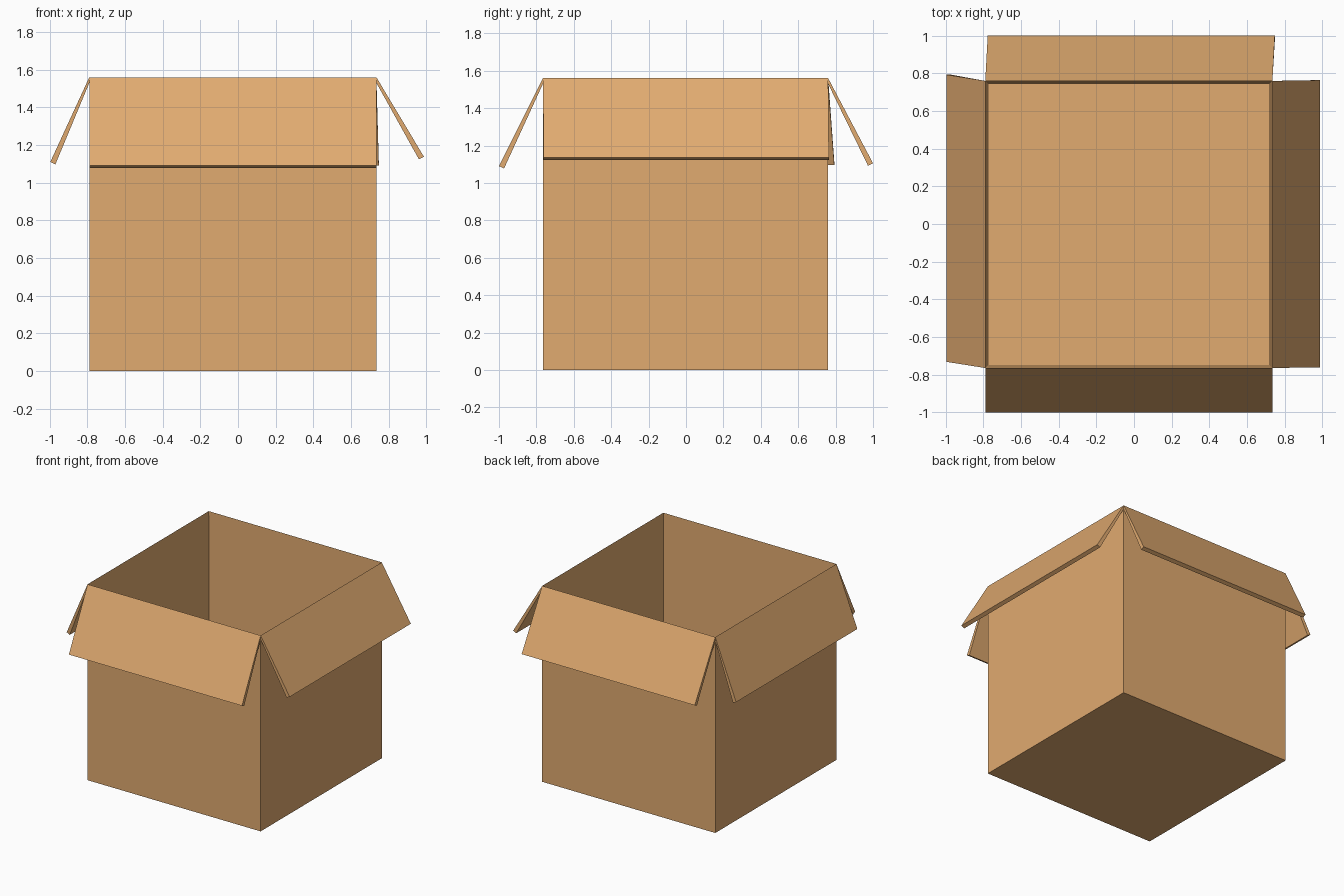
import bpy
import bmesh
from mathutils import Vector

cube = bpy.data.objects.get("Cube")
if cube:
    bpy.data.objects.remove(cube, do_unlink=True)

# Overall sizes
X0, X1, Y0, Y1 = -0.79, 0.735, -0.765, 0.76
TOP, RIM, INSET = 1.56, 1.53, 0.017

cardboard = bpy.data.materials.new("cardboard")
cardboard.use_nodes = True
colour = (0.75, 0.405, 0.162, 1)
cardboard.diffuse_color = colour
shader = cardboard.node_tree.nodes["Principled BSDF"]
shader.inputs["Base Color"].default_value = colour
shader.inputs["Roughness"].default_value = 0.9


def ring(z, inset=0):
    """Four corners of the box, counter-clockwise from front right."""
    a, b, c, d = X0 + inset, X1 - inset, Y0 + inset, Y1 - inset
    return [Vector(p) for p in ((a, c, z), (b, c, z), (b, d, z), (a, d, z))]


def loft(name, rings):
    """Closed solid through a series of four-cornered rings."""
    bm = bmesh.new()
    loops = [[bm.verts.new(p) for p in r] for r in rings]
    bm.faces.new(loops[0])
    bm.faces.new(loops[-1])
    for low, high in zip(loops, loops[1:]):
        for i in range(4):
            j = (i + 1) % 4
            bm.faces.new((low[i], low[j], high[j], high[i]))
    bmesh.ops.recalc_face_normals(bm, faces=bm.faces)
    mesh = bpy.data.meshes.new(name)
    bm.to_mesh(mesh)
    bm.free()
    mesh.materials.append(cardboard)
    obj = bpy.data.objects.new(name, mesh)
    bpy.context.collection.objects.link(obj)
    return obj


# Open box: outer walls, sharp rim, then inner walls down to the floor
loft("box_body", [ring(0), ring(RIM), ring(TOP), ring(INSET, INSET)])

# Flaps: name, reach and height of the tip, sideways skew along x or y
flaps = [
    ("front_flap", 0.235, 1.09, 0),
    ("left_flap", 0.253, 1.137, 0.004),
    ("back_flap", 0.24, 1.105, 0.013),
    ("right_flap", 0.207, 1.11, 0.033),
]
upper, lower = ring(TOP), ring(RIM)
for i, (name, reach, tip_z, skew) in enumerate(flaps):
    j = (i + 1) % 4
    along = (upper[j] - upper[i]).normalized()
    out = along.cross(Vector((0, 0, 1)))
    slide = Vector((abs(along.x), abs(along.y), 0)) * skew
    top_move = out * reach + slide + Vector((0, 0, tip_z - TOP))
    under_move = top_move + out * -0.027 + Vector((0, 0, TOP - RIM - 0.013))
    hinge = [lower[i], lower[j], upper[j], upper[i]]
    tip = [lower[i] + under_move, lower[j] + under_move,
           upper[j] + top_move, upper[i] + top_move]
    loft(name, [hinge, tip])
